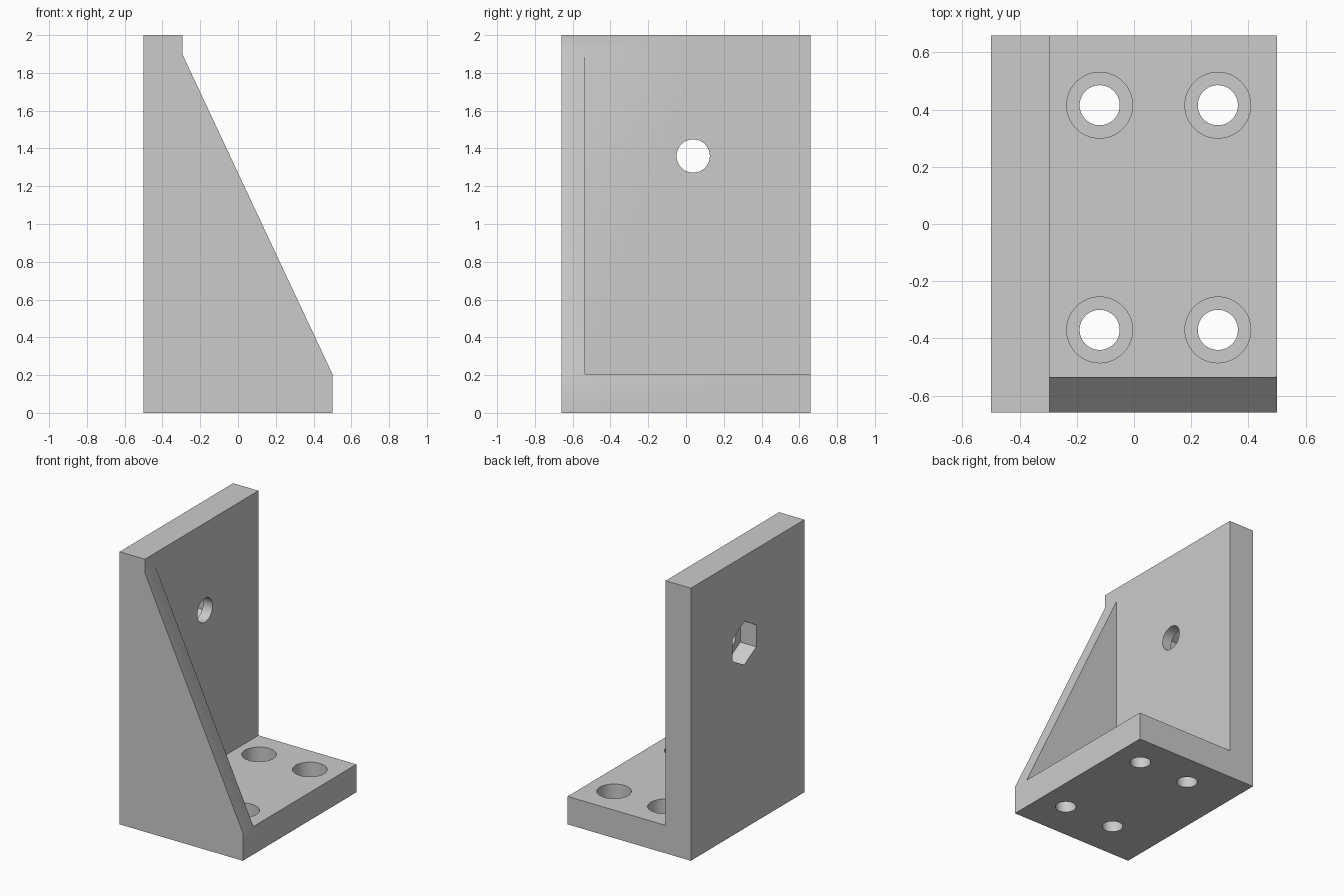
import bpy, bmesh, math
from mathutils import Matrix, Vector

cube = bpy.data.objects.get("Cube")
if cube:
    bpy.data.objects.remove(cube, do_unlink=True)

# Overall sizes
HALF_X, HALF_Y, HEIGHT = 0.5, 0.658, 2.0
WALL_X, BASE_Z, RIB_Y = -0.295, 0.205, -0.535

grey = bpy.data.materials.new("plain grey")
grey.use_nodes = True
colour = (0.6, 0.6, 0.6, 1)
grey.diffuse_color = colour
grey.node_tree.nodes["Principled BSDF"].inputs["Base Color"].default_value = colour


def make_object(name, bm):
    bmesh.ops.recalc_face_normals(bm, faces=bm.faces)
    mesh = bpy.data.meshes.new(name)
    bm.to_mesh(mesh)
    bm.free()
    mesh.materials.append(grey)
    obj = bpy.data.objects.new(name, mesh)
    bpy.context.collection.objects.link(obj)
    return obj


def extrude_y(name, profile, y0, y1):
    bm = bmesh.new()
    face = bm.faces.new([bm.verts.new((x, y0, z)) for x, z in profile])
    new = bmesh.ops.extrude_face_region(bm, geom=[face])["geom"]
    verts = [v for v in new if isinstance(v, bmesh.types.BMVert)]
    bmesh.ops.translate(bm, verts=verts, vec=(0, y1 - y0, 0))
    return make_object(name, bm)


def cutter(name, start, end, radius, sides=64, turn=0.0):
    """Prism running from start to end."""
    start, end = Vector(start), Vector(end)
    axis = end - start
    matrix = (Matrix.Translation((start + end) / 2)
              @ axis.to_track_quat("Z", "Y").to_matrix().to_4x4()
              @ Matrix.Rotation(turn, 4, "Z"))
    bm = bmesh.new()
    bmesh.ops.create_cone(bm, cap_ends=True, segments=sides, radius1=radius,
                          radius2=radius, depth=axis.length, matrix=matrix)
    return make_object(name, bm)


def cut(target, tool):
    mod = target.modifiers.new("cut", "BOOLEAN")
    mod.operation = "DIFFERENCE"
    mod.solver = "EXACT"
    mod.object = tool
    bpy.context.view_layer.objects.active = target
    bpy.ops.object.modifier_apply(modifier=mod.name)
    bpy.data.objects.remove(tool, do_unlink=True)


# Bracket block with the sloping rib outline, hollowed to an L behind the rib
bracket = extrude_y("angle_bracket", [
    (-HALF_X, 0), (HALF_X, 0), (HALF_X, BASE_Z),
    (WALL_X, 1.9), (WALL_X, HEIGHT), (-HALF_X, HEIGHT)], -HALF_Y, HALF_Y)
cut(bracket, extrude_y("hollow_cutter", [
    (WALL_X, BASE_Z), (1, BASE_Z), (1, 3), (WALL_X, 3)], RIB_Y, 1))

# Counterbored screw holes in the base
for x in (-0.12, 0.293):
    for y in (-0.37, 0.415):
        cut(bracket, cutter("screw_hole", (x, y, -0.1), (x, y, 0.3), 0.07))
        cut(bracket, cutter("counterbore", (x, y, 0.1), (x, y, 0.3), 0.115))

# Bolt hole through the wall with a hexagonal nut pocket on the outside
y, z = 0.038, 1.36
cut(bracket, cutter("bolt_hole", (-0.7, y, z), (-0.2, y, z), 0.088))
hexagon = cutter("nut_pocket", (-0.7, y, z), (-0.37, y, z), 0.16, 6)
# Stand the hexagon on a corner
highest = max(v.co.z for v in hexagon.data.vertices) - z
if highest < 0.155:
    bpy.data.objects.remove(hexagon, do_unlink=True)
    hexagon = cutter("nut_pocket", (-0.7, y, z), (-0.37, y, z), 0.16, 6, math.pi / 6)
cut(bracket, hexagon)

# Smooth the round bores, keep the edges sharp
bpy.ops.object.select_all(action="DESELECT")
bracket.select_set(True)
bpy.context.view_layer.objects.active = bracket
bpy.ops.object.shade_smooth_by_angle(angle=math.radians(30))
